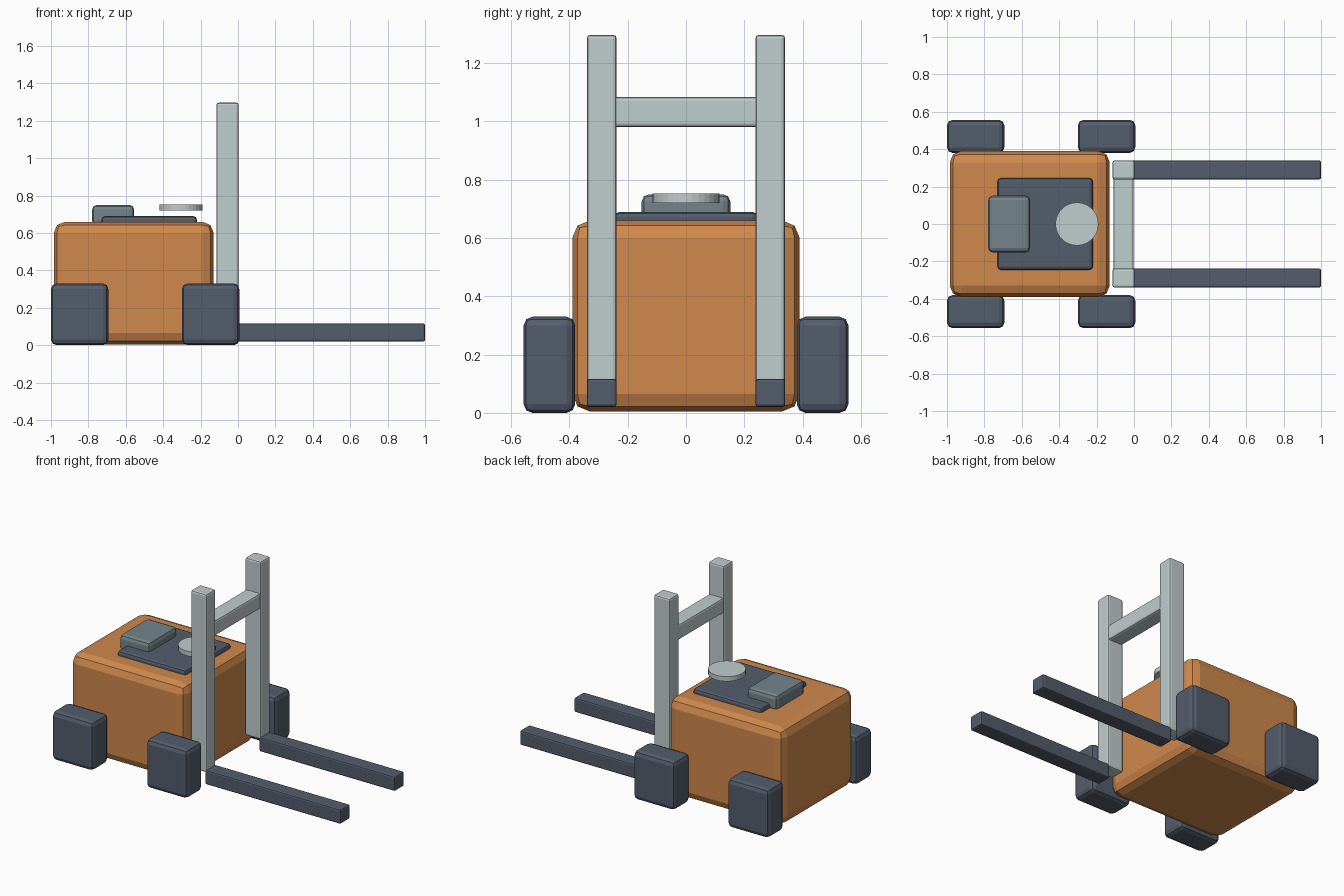
import bpy

if "Cube" in bpy.data.objects:
    bpy.data.objects.remove(bpy.data.objects["Cube"])


def material(name, rgb):
    m = bpy.data.materials.new(name)
    m.diffuse_color = (*rgb, 1.0)
    m.use_nodes = True
    m.node_tree.nodes["Principled BSDF"].inputs["Base Color"].default_value = m.diffuse_color
    return m


ORANGE = material("orange paint", (0.63, 0.25, 0.073))
DARK = material("dark slate", (0.088, 0.110, 0.150))
STEEL = material("light steel", (0.53, 0.61, 0.62))
SEAT = material("seat grey", (0.175, 0.235, 0.26))


def finish(obj, name, mat, bevel, segments):
    obj.name = name
    obj.data.materials.append(mat)
    if bevel:
        mod = obj.modifiers.new("bevel", 'BEVEL')
        mod.width = bevel
        mod.segments = segments
        mod.limit_method = 'ANGLE'
    return obj


def box(name, xs, ys, zs, mat, bevel=0.01, segments=2):
    """Bevelled box given by its x, y and z ranges."""
    spans = (xs, ys, zs)
    bpy.ops.mesh.primitive_cube_add(size=1, location=[(a + b) / 2 for a, b in spans])
    obj = bpy.context.object
    obj.scale = [b - a for a, b in spans]
    bpy.ops.object.transform_apply(location=False, rotation=False, scale=True)
    return finish(obj, name, mat, bevel, segments)


# Chassis
box("body", (-0.985, -0.13), (-0.39, 0.39), (0.005, 0.66), ORANGE, 0.06)

# Operator deck, seat and steering disc
box("deck", (-0.73, -0.22), (-0.245, 0.245), (0.63, 0.69), DARK, 0.018)
box("seat", (-0.78, -0.555), (-0.152, 0.152), (0.64, 0.75), SEAT, 0.025)
bpy.ops.mesh.primitive_cylinder_add(vertices=32, radius=0.115, depth=0.032,
                                    location=(-0.305, 0, 0.736))
finish(bpy.context.object, "steering_disc", STEEL, 0, 1)

# Mirrored wheels, mast posts and forks
for side, s in (("right", -1), ("left", 1)):
    def span(a, b):
        return tuple(sorted((s * a, s * b)))

    for end, x in (("rear", -1.0), ("front", -0.30)):
        box(f"{end}_{side}_wheel", (x, x + 0.307), span(0.38, 0.557),
            (0.0, 0.33), DARK, 0.03)
    box(f"{side}_mast_post", (-0.115, 0.003), span(0.238, 0.34),
        (0.10, 1.297), STEEL, 0.012)
    box(f"{side}_fork", (-0.01, 1.0), span(0.238, 0.34),
        (0.02, 0.117), DARK, 0.01)

# Mast crossbar
box("mast_crossbar", (-0.11, -0.002), (-0.25, 0.25), (0.98, 1.083), STEEL, 0.012)
